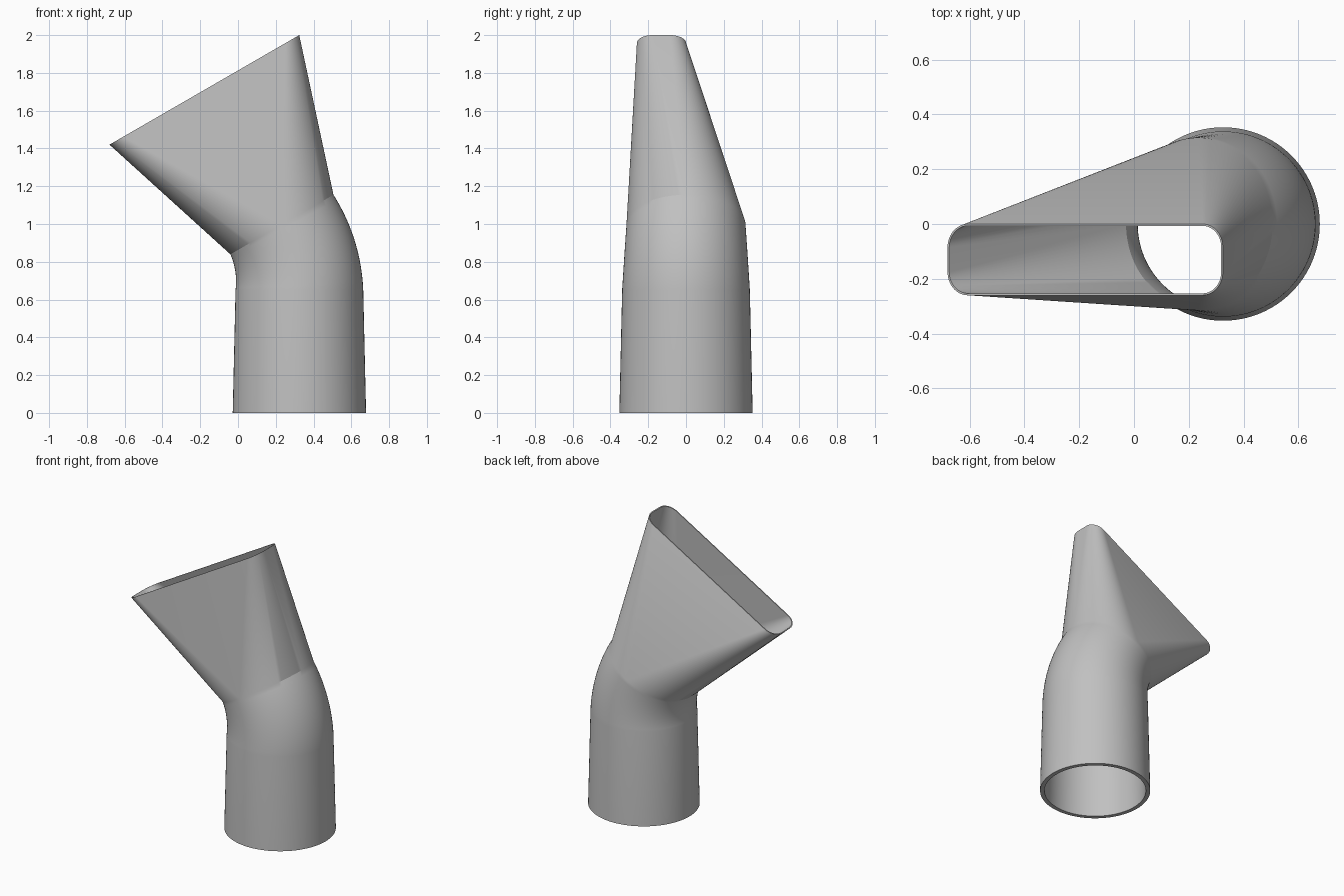
import bpy, bmesh
from math import sin, cos, pi, radians
from mathutils import Vector

cube = bpy.data.objects.get("Cube")
if cube:
    bpy.data.objects.remove(cube, do_unlink=True)

QUARTER = 24                 # segments per quarter turn
PIPE_X = 0.325               # axis of the straight pipe
BEND_Z, BEND_R, BEND = 0.652, 0.69, radians(30)
LIP = Vector((-0.178, -0.13, 1.71))


def ring(center, tilt, half_w, half_d, radius):
    """Rounded rectangle tilted about y; a circle when all sizes are equal."""
    across = Vector((cos(tilt), 0, sin(tilt)))
    points = []
    for q, (sx, sy) in enumerate([(1, 1), (-1, 1), (-1, -1), (1, -1)]):
        for i in range(QUARTER + 1):
            a = (q + i / QUARTER) * pi / 2
            u = sx * (half_w - radius) + radius * cos(a)
            v = sy * (half_d - radius) + radius * sin(a)
            points.append(Vector(center) + across * u + Vector((0, v, 0)))
    return points


def skin(base_r, bend_r, end_r, wall):
    """Rings of one skin: straight pipe, bend, then the flat lip."""
    rings = [ring((PIPE_X, 0, 0), 0, base_r, base_r, base_r)]
    steps = 16
    for i in range(steps + 1):
        t = i / steps
        a = BEND * t
        r = bend_r + (end_r - bend_r) * t
        center = (PIPE_X - BEND_R * (1 - cos(a)), 0, BEND_Z + BEND_R * sin(a))
        rings.append(ring(center, a, r, r, r))
    rings.append(ring(LIP, BEND, 0.58 - wall, 0.13 - wall, 0.085 - wall))
    return rings


# Outer skin upwards, inner skin back down, closed at lip and base
rings = skin(0.353, 0.338, 0.315, 0) + skin(0.325, 0.312, 0.302, 0.007)[::-1]
bm = bmesh.new()
loops = [[bm.verts.new(p) for p in pts] for pts in rings]
for low, high in zip(loops, loops[1:] + loops[:1]):
    count = len(low)
    for i in range(count):
        j = (i + 1) % count
        bm.faces.new((low[i], low[j], high[j], high[i]))
bmesh.ops.remove_doubles(bm, verts=bm.verts, dist=0.0001)
bmesh.ops.recalc_face_normals(bm, faces=bm.faces)

mesh = bpy.data.meshes.new("bent_nozzle")
bm.to_mesh(mesh)
bm.free()
nozzle = bpy.data.objects.new("bent_nozzle", mesh)
bpy.context.collection.objects.link(nozzle)

# Plain grey plastic
grey = bpy.data.materials.new("grey_plastic")
grey.use_nodes = True
colour = (0.53, 0.53, 0.53, 1)
grey.diffuse_color = colour
grey.node_tree.nodes["Principled BSDF"].inputs["Base Color"].default_value = colour
mesh.materials.append(grey)

# Smooth skins with crisp rims and joint
bpy.ops.object.select_all(action="DESELECT")
nozzle.select_set(True)
bpy.context.view_layer.objects.active = nozzle
bpy.ops.object.shade_smooth_by_angle(angle=radians(20))
